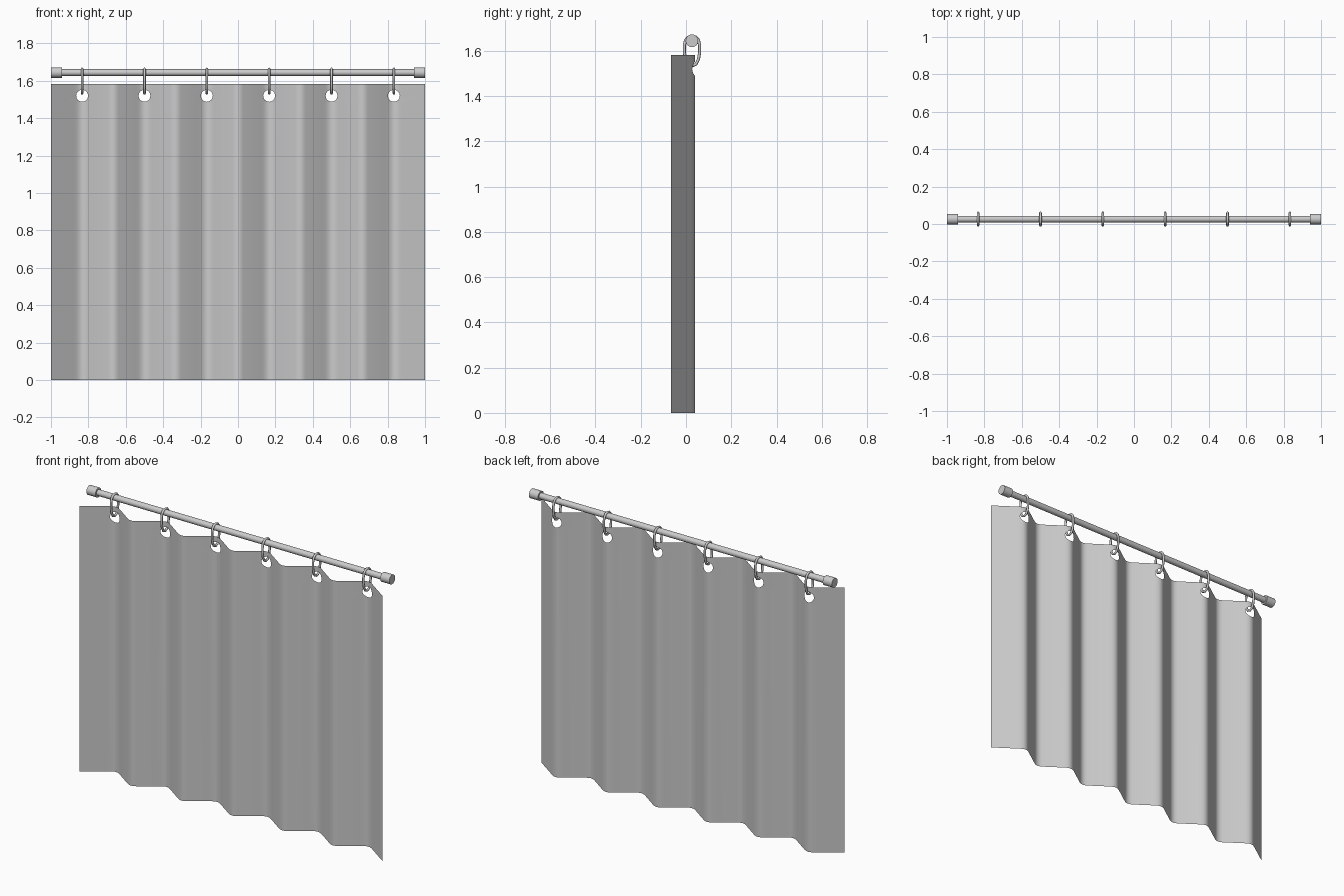
import bpy, bmesh, math
from mathutils import Vector

if "Cube" in bpy.data.objects:
    bpy.data.objects.remove(bpy.data.objects["Cube"])

PITCH = 1 / 3
CENTRES = [-1 + PITCH * (i + 0.5) for i in range(6)]
SLOPE, FOLD, STEP = 0.70, 0.028, 0.015
HOLE_Z, HOLE_R = 1.52, 0.032
ROD_Y, ROD_Z = 0.026, 1.644


def finish(bm, name, angle=35):
    bmesh.ops.recalc_face_normals(bm, faces=bm.faces)
    me = bpy.data.meshes.new(name)
    bm.to_mesh(me)
    bm.free()
    ob = bpy.data.objects.new(name, me)
    bpy.context.collection.objects.link(ob)
    bpy.ops.object.select_all(action='DESELECT')
    ob.select_set(True)
    bpy.context.view_layer.objects.active = ob
    bpy.ops.object.shade_smooth_by_angle(angle=math.radians(angle))
    return ob


def soft_abs(d):
    # absolute value with a parabolic rounding near zero
    d = abs(d)
    return d if d > FOLD else (d * d / FOLD + FOLD) / 2


def pleat(x):
    # rounded zigzag: crests at the rings, valleys between them, sharp outer ends
    c = min(CENTRES, key=lambda v: abs(v - x))
    d = abs(x - c)
    valley = PITCH / 2 - d
    if valley < FOLD and abs(x) < 1 - FOLD:
        return -0.067 + SLOPE * soft_abs(valley)
    return -0.067 + SLOPE * (PITCH / 2 - soft_abs(d))


# Curtain: pleated sheet, grid vertices pulled into a round hole at each ring
xs = {-1.0: None, 1.0: None}
for n, c in enumerate(CENTRES):
    for i in range(-3, 4):
        xs[c + i * STEP] = (n, i)
    if n < 5:
        for k in (-1, -0.5, 0, 0.5, 1):
            xs[c + PITCH / 2 + k * FOLD] = None
cols = sorted(xs.items())
rows = [(0.0, None)] + [(HOLE_Z + j * STEP, j) for j in range(-3, 4)] + [(1.582, None)]
bm = bmesh.new()
grid, doomed = [], []
for x, tag in cols:
    line = []
    for z, j in rows:
        px, pz = x, z
        ring = max(abs(tag[1]), abs(j)) if tag and j is not None else 9
        if ring == 2:
            v = Vector((tag[1], j)).normalized() * HOLE_R
            px, pz = CENTRES[tag[0]] + v.x, HOLE_Z + v.y
        vert = bm.verts.new((px, pleat(px), pz))
        if ring < 2:
            doomed.append(vert)
        line.append(vert)
    grid.append(line)
for a, b in zip(grid, grid[1:]):
    for j in range(len(rows) - 1):
        bm.faces.new((a[j], b[j], b[j + 1], a[j + 1]))
bmesh.ops.delete(bm, geom=doomed, context='VERTS')
finish(bm, "curtain")


def bar(name, x0, x1, r, sides):
    bpy.ops.mesh.primitive_cylinder_add(vertices=sides, radius=r, depth=x1 - x0,
                                        location=((x0 + x1) / 2, ROD_Y, ROD_Z),
                                        rotation=(0, math.pi / 2, 0))
    bpy.context.object.name = name
    bpy.ops.object.shade_smooth_by_angle(angle=math.radians(35))


# Rod and its end caps
bar("rod", -0.96, 0.96, 0.018, 16)
bar("end_cap_left", -1.0, -0.94, 0.028, 20)
bar("end_cap_right", 0.94, 1.0, 0.028, 20)

# Rings: tapered oval loop around the rod and through the hole
LOOP = [(0.027, 1.664), (0.010, 1.660), (-0.002, 1.647), (-0.007, 1.625), (-0.007, 1.590),
        (-0.002, 1.562), (0.010, 1.540), (0.027, 1.533), (0.044, 1.540), (0.055, 1.562),
        (0.060, 1.590), (0.060, 1.625), (0.055, 1.647), (0.044, 1.660)]
for n, c in enumerate(CENTRES):
    bm = bmesh.new()
    loops = []
    for i, (y, z) in enumerate(LOOP):
        p, q = LOOP[i - 1], LOOP[(i + 1) % len(LOOP)]
        out = Vector((0, q[1] - p[1], p[0] - q[0])).normalized()
        loops.append([bm.verts.new(Vector((c, y, z)) + 0.0068 *
                      (out * math.cos(t) + Vector((math.sin(t), 0, 0))))
                      for t in (k * math.pi / 4 for k in range(8))])
    for i, a in enumerate(loops):
        b = loops[(i + 1) % len(loops)]
        for k in range(8):
            m = (k + 1) % 8
            bm.faces.new((a[k], a[m], b[m], b[k]))
    finish(bm, f"ring_{n + 1}", 60)
